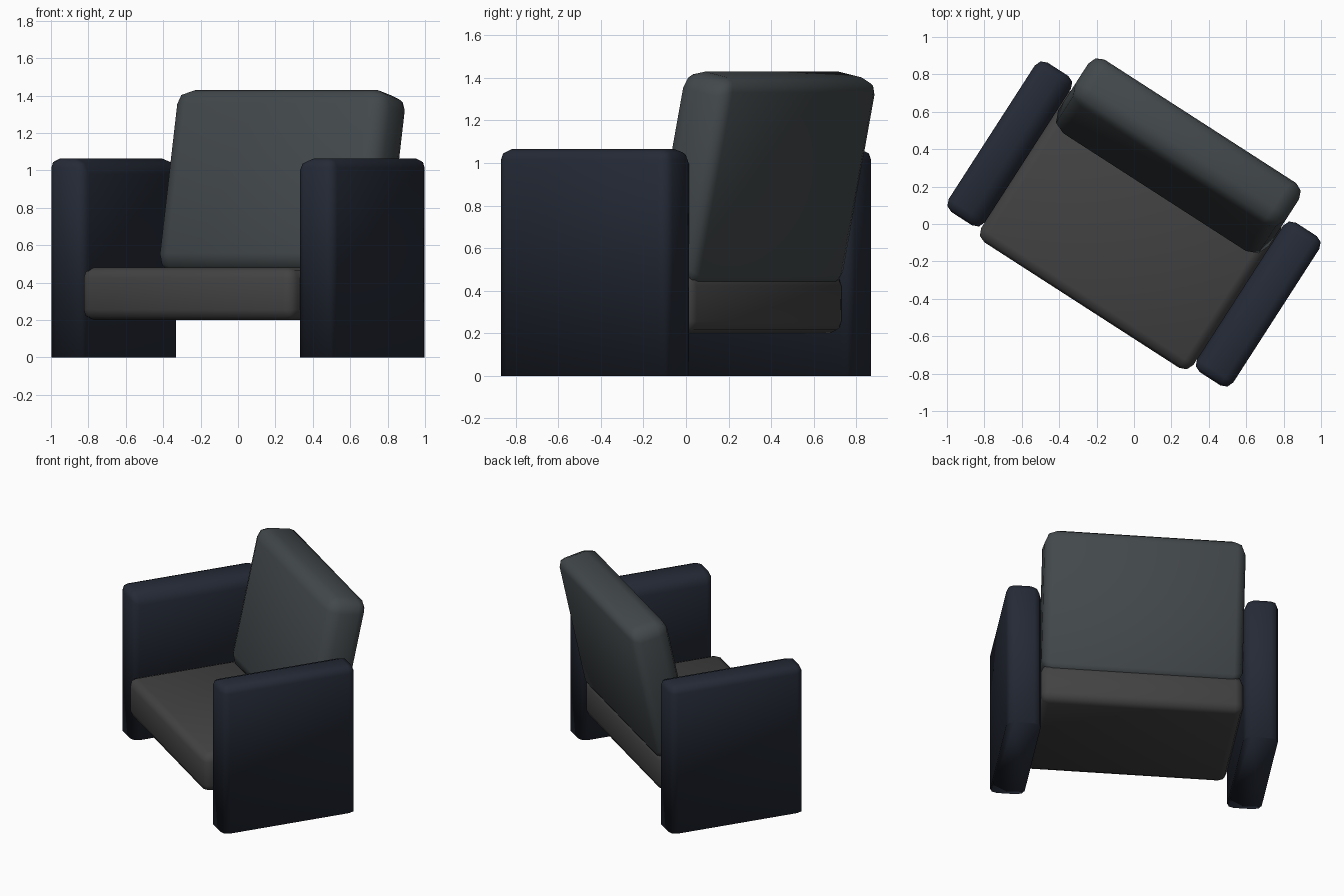
import bpy, bmesh, math
from mathutils import Matrix, Vector

if "Cube" in bpy.data.objects:
    bpy.data.objects.remove(bpy.data.objects["Cube"])

TURN = Matrix.Rotation(math.radians(-32.8), 4, 'Z')   # whole chair is turned


def material(name, rgb):
    m = bpy.data.materials.new(name)
    m.diffuse_color = (*rgb, 1)
    m.use_nodes = True
    m.node_tree.nodes["Principled BSDF"].inputs["Base Color"].default_value = m.diffuse_color
    return m


def padded_box(name, size, centre, mat, width, tilt=0, segments=2):
    """Box whose edges are rounded; width(midpoint) gives each edge its bevel."""
    bm = bmesh.new()
    bmesh.ops.create_cube(bm, size=1)
    bmesh.ops.scale(bm, vec=size, verts=bm.verts)
    weight = bm.edges.layers.float.new("bevel_weight_edge")
    for e in bm.edges:
        mid = (e.verts[0].co + e.verts[1].co) / 2
        e[weight] = width(Vector(mid[i] / size[i] * 2 for i in range(3))) / 0.1
    me = bpy.data.meshes.new(name)
    bm.to_mesh(me)
    bm.free()
    ob = bpy.data.objects.new(name, me)
    bpy.context.collection.objects.link(ob)
    me.materials.append(mat)
    ob.matrix_world = TURN @ Matrix.Translation(centre) @ Matrix.Rotation(math.radians(tilt), 4, 'X')
    bev = ob.modifiers.new("rounding", 'BEVEL')
    bev.limit_method = 'WEIGHT'
    bev.width = 0.1
    bev.segments = segments
    for p in me.polygons:
        p.use_smooth = True
    return ob


navy = material("navy", (0.018, 0.023, 0.037))
charcoal = material("charcoal", (0.055, 0.055, 0.055))
slate = material("slate", (0.055, 0.065, 0.07))

# Arms: slab sides, softer on the inner top edge, square at the floor
for side, label in ((-1, "left_arm"), (1, "right_arm")):
    def arm_width(m, s=side):
        if m.z < -0.5:
            return 0
        return 0.085 if (m.z > 0.5 and m.x * s < -0.5) else 0.05
    padded_box(label, (0.23, 0.95, 1.065), (side * 0.79, 0, 0.5325), navy, arm_width)

# Seat cushion
padded_box("seat", (1.35, 0.975, 0.28), (0, -0.028, 0.34), charcoal, lambda m: 0.055)

# Backrest cushion, leaning back, rounder on its front edges
padded_box("backrest", (1.34, 0.28, 1.0), (0, 0.425, 0.93), slate,
           lambda m: 0.09 if m.y < 0.5 else 0.06, tilt=-12)
